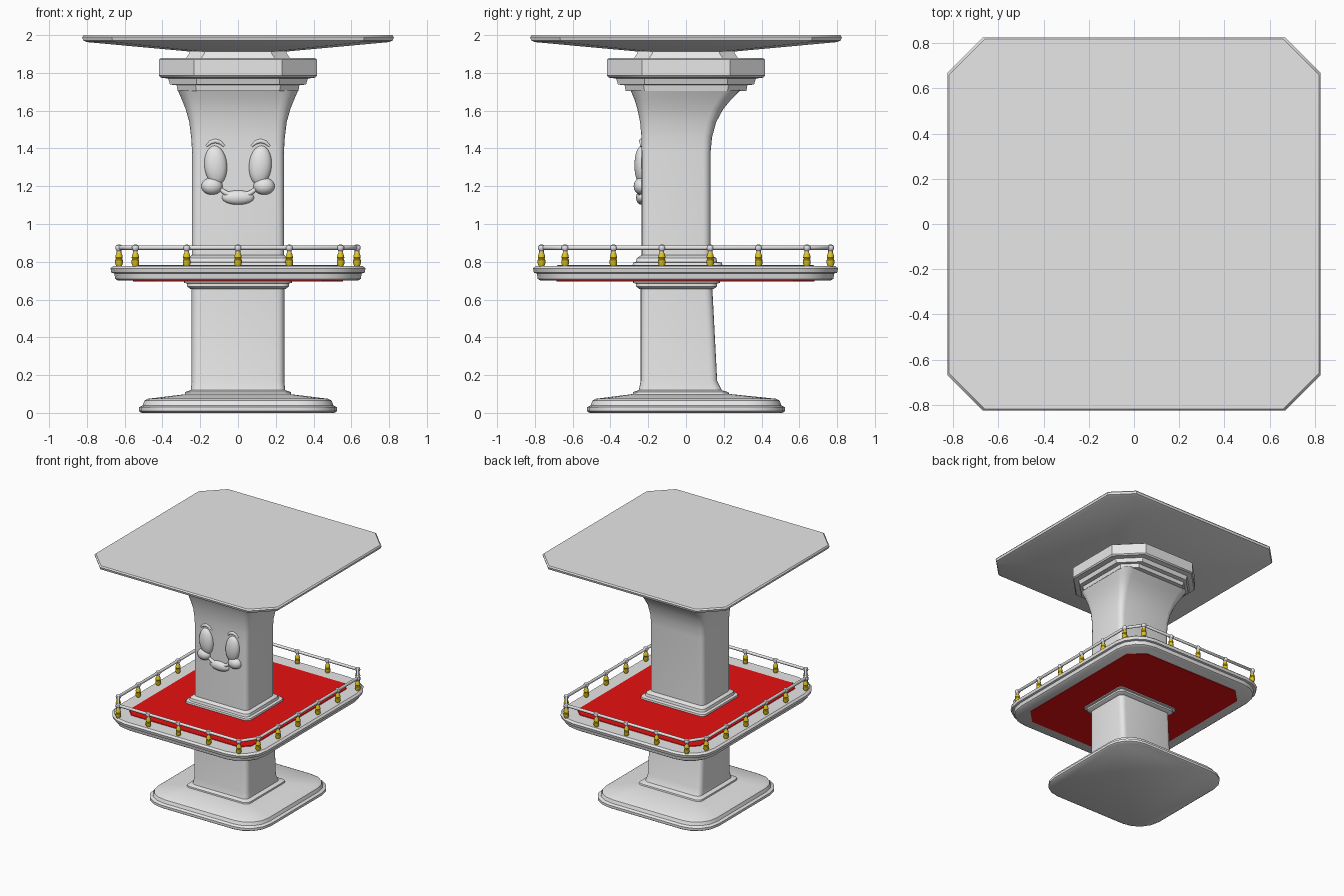
import bpy, bmesh, math
from mathutils import Matrix

cube = bpy.data.objects.get("Cube")
if cube:
    bpy.data.objects.remove(cube, do_unlink=True)


def material(name, rgb):
    m = bpy.data.materials.new(name)
    m.use_nodes = True
    m.diffuse_color = (*rgb, 1)
    bsdf = m.node_tree.nodes["Principled BSDF"]
    bsdf.inputs["Base Color"].default_value = (*rgb, 1)
    bsdf.inputs["Roughness"].default_value = 0.7
    return m


GREY = material("pale grey", (0.8, 0.8, 0.8))
RED = material("red", (0.8, 0.005, 0.005))
YELLOW = material("yellow", (0.75, 0.55, 0.01))


def add_object(name, data, mat, angle=35):
    ob = bpy.data.objects.new(name, data)
    bpy.context.collection.objects.link(ob)
    if not data.materials:
        data.materials.append(mat)
    bpy.ops.object.select_all(action="DESELECT")
    ob.select_set(True)
    bpy.context.view_layer.objects.active = ob
    if ob.type == "CURVE":
        bpy.ops.object.convert(target="MESH")
        ob = bpy.context.object
    bpy.ops.object.shade_smooth_by_angle(angle=math.radians(angle))
    return ob


def from_bmesh(name, bm, mat, angle=35):
    bmesh.ops.recalc_face_normals(bm, faces=bm.faces)
    me = bpy.data.meshes.new(name)
    bm.to_mesh(me)
    bm.free()
    return add_object(name, me, mat, angle)


def corner_ring(hx, hy, cy, r, segs):
    """Rectangle outline with rounded corners (segs=1 gives a chamfer)."""
    pts = []
    for q, (sx, sy) in enumerate(((1, 1), (-1, 1), (-1, -1), (1, -1))):
        for i in range(segs + 1):
            a = math.pi / 2 * (q + i / segs)
            pts.append((sx * (hx - r) + r * math.cos(a),
                        cy + sy * (hy - r) + r * math.sin(a)))
    return pts


def loft(name, mat, sections, segs=4, angle=35):
    """Stack outlines given as (z, half width, back y, front y, corner size)."""
    bm = bmesh.new()
    rings = []
    for z, hx, back, front, r in sections:
        pts = corner_ring(hx, (back - front) / 2, (back + front) / 2, r, segs)
        rings.append([bm.verts.new((x, y, z)) for x, y in pts])
    n = len(rings[0])
    for low, high in zip(rings, rings[1:]):
        for i in range(n):
            j = (i + 1) % n
            bm.faces.new((low[i], low[j], high[j], high[i]))
    bm.faces.new(rings[0])
    bm.faces.new(rings[-1])
    return from_bmesh(name, bm, mat, angle)


def sq(z, h, r):
    return (z, h, h, -h, r)


# Stepped foot
loft("base", GREY, [sq(0, 0.51, 0.19), sq(0.01, 0.525, 0.2), sq(0.03, 0.525, 0.2),
                    sq(0.04, 0.505, 0.19), sq(0.065, 0.495, 0.18), sq(0.075, 0.475, 0.17),
                    (0.1, 0.27, 0.23, -0.28, 0.04)])

# Column below and above the deck, flaring into the capital
loft("lower_column", GREY, [
    (0.08, 0.285, 0.235, -0.285, 0.04), (0.11, 0.28, 0.225, -0.28, 0.04),
    (0.12, 0.25, 0.19, -0.25, 0.04), (0.17, 0.245, 0.165, -0.24, 0.04),
    (0.65, 0.245, 0.14, -0.24, 0.04), (0.72, 0.245, 0.135, -0.24, 0.04)])
loft("upper_column", GREY, [
    (0.76, 0.245, 0.13, -0.235, 0.04), (1.38, 0.243, 0.13, -0.235, 0.04),
    (1.46, 0.248, 0.138, -0.236, 0.045), (1.54, 0.258, 0.16, -0.243, 0.05),
    (1.61, 0.278, 0.198, -0.258, 0.06), (1.66, 0.298, 0.24, -0.273, 0.07),
    (1.71, 0.32, 0.29, -0.295, 0.08)])

# Mouldings where the column meets the deck
loft("lower_moulding", GREY, [
    (0.655, 0.25, 0.145, -0.245, 0.04), (0.67, 0.27, 0.165, -0.265, 0.04),
    (0.685, 0.27, 0.165, -0.265, 0.04), (0.688, 0.285, 0.18, -0.28, 0.04),
    (0.71, 0.285, 0.18, -0.28, 0.04)])
loft("upper_moulding", GREY, [
    (0.77, 0.295, 0.195, -0.285, 0.04), (0.795, 0.29, 0.19, -0.28, 0.04),
    (0.8, 0.27, 0.165, -0.265, 0.04), (0.82, 0.265, 0.16, -0.26, 0.04),
    (0.835, 0.245, 0.135, -0.237, 0.04)])

# Deck with red floor and red underside
loft("deck", GREY, [
    (0.7, 0.635, 0.765, -0.77, 0.2), (0.71, 0.65, 0.78, -0.785, 0.21),
    (0.738, 0.655, 0.785, -0.79, 0.21), (0.742, 0.67, 0.8, -0.805, 0.22),
    (0.765, 0.675, 0.805, -0.81, 0.22), (0.778, 0.66, 0.79, -0.795, 0.21)])
loft("deck_floor", RED, [(0.776, 0.555, 0.68, -0.685, 0.07),
                         (0.782, 0.55, 0.675, -0.68, 0.07)], segs=1)
loft("deck_underside", RED, [(0.696, 0.555, 0.68, -0.685, 0.11),
                             (0.702, 0.555, 0.68, -0.685, 0.11)], segs=1)

# Stepped capital, neck and canopy
loft("capital", GREY, [
    sq(1.705, 0.32, 0.1), sq(1.735, 0.325, 0.1), sq(1.738, 0.36, 0.14), sq(1.77, 0.37, 0.15),
    sq(1.775, 0.41, 0.18), sq(1.785, 0.418, 0.185), sq(1.87, 0.418, 0.185),
    sq(1.88, 0.405, 0.18)], segs=1)
loft("neck", GREY, [sq(1.87, 0.28, 0.08), sq(1.9, 0.26, 0.08), sq(1.93, 0.25, 0.08)], segs=1)
loft("canopy", GREY, [
    sq(1.908, 0.2, 0.05), sq(1.963, 0.8, 0.145), sq(1.972, 0.82, 0.155),
    sq(1.99, 0.825, 0.157), sq(2.0, 0.817, 0.155)], segs=1)


# Relief face on the front of the column
def blob(name, x, z, size, tilt=0.0, y=-0.235):
    bm = bmesh.new()
    place = (Matrix.Translation((x, y, z)) @ Matrix.Rotation(tilt, 4, "Y")
             @ Matrix.Diagonal((*size, 1)))
    bmesh.ops.create_uvsphere(bm, u_segments=24, v_segments=14, radius=1, matrix=place)
    from_bmesh(name, bm, GREY, 180)


def tube(name, points, radius, mat, radii=None, cyclic=False):
    cu = bpy.data.curves.new(name, "CURVE")
    cu.dimensions = "3D"
    cu.bevel_depth = radius
    cu.bevel_resolution = 3
    cu.use_fill_caps = True
    sp = cu.splines.new("POLY")
    sp.points.add(len(points) - 1)
    for i, p in enumerate(points):
        sp.points[i].co = (*p, 1)
        sp.points[i].radius = radii[i] if radii else 1
    sp.use_cyclic_u = cyclic
    return add_object(name, cu, mat, 60)


for side, s in (("left", 1), ("right", -1)):
    blob(side + "_eye", s * 0.118, 1.31, (0.06, 0.038, 0.105), s * 0.08)
    blob(side + "_cheek", s * 0.138, 1.2, (0.056, 0.042, 0.045))
    brow = [(s * (0.12 + 0.05 * t), -0.236, 1.44 - 0.03 * t * t) for t in (-1, -0.5, 0, 0.5, 1)]
    tube(side + "_brow", brow, 0.012, GREY, [0.4, 0.9, 1, 0.9, 0.4])
blob("lower_lip", 0, 1.14, (0.085, 0.03, 0.038))
steps = [i / 5 for i in range(-5, 6)]
tube("smile", [(0.1 * t, -0.24, 1.145 + 0.045 * t * t) for t in steps], 0.02, GREY,
     [1.1 - 0.6 * abs(t) for t in steps])

# Railing around the deck
RX, RY, CX, CY = 0.63, 0.765, 0.543, 0.64
corners = [(CX, -RY), (RX, -CY), (RX, CY), (CX, RY),
           (-CX, RY), (-RX, CY), (-RX, -CY), (-CX, -RY)]
tube("rail", [(x, y, 0.875) for x, y in corners], 0.012, GREY, cyclic=True)


def turned(name, profile, mat, sides=12):
    """Lathe a (radius, z) profile about the vertical axis."""
    bm = bmesh.new()
    rings = [[bm.verts.new((r * math.cos(2 * math.pi * i / sides),
                            r * math.sin(2 * math.pi * i / sides), z))
              for i in range(sides)] for r, z in profile]
    for a, b in zip(rings, rings[1:]):
        for i in range(sides):
            j = (i + 1) % sides
            bm.faces.new((a[i], a[j], b[j], b[i]))
    bm.faces.new(rings[0])
    bm.faces.new(rings[-1])
    return from_bmesh(name, bm, mat)


post = turned("rail_post", [(0.014, 0.775), (0.02, 0.79), (0.02, 0.81), (0.016, 0.815),
                            (0.02, 0.822), (0.016, 0.84), (0.012, 0.848)], YELLOW)
joint = turned("rail_joint", [(0.012, 0.84), (0.012, 0.858), (0.018, 0.866), (0.02, 0.875),
                              (0.016, 0.886), (0.006, 0.891)], GREY)
spots = [(CX * i / 2, s * RY) for s in (-1, 1) for i in range(-2, 3)]
spots += [(s * RX, CY * i / 5) for s in (-1, 1) for i in range(-5, 6, 2)]
for k, (x, y) in enumerate(spots):
    for part in (post, joint):
        ob = part if k == 0 else part.copy()
        if k:
            bpy.context.collection.objects.link(ob)
        ob.location = (x, y, 0)
